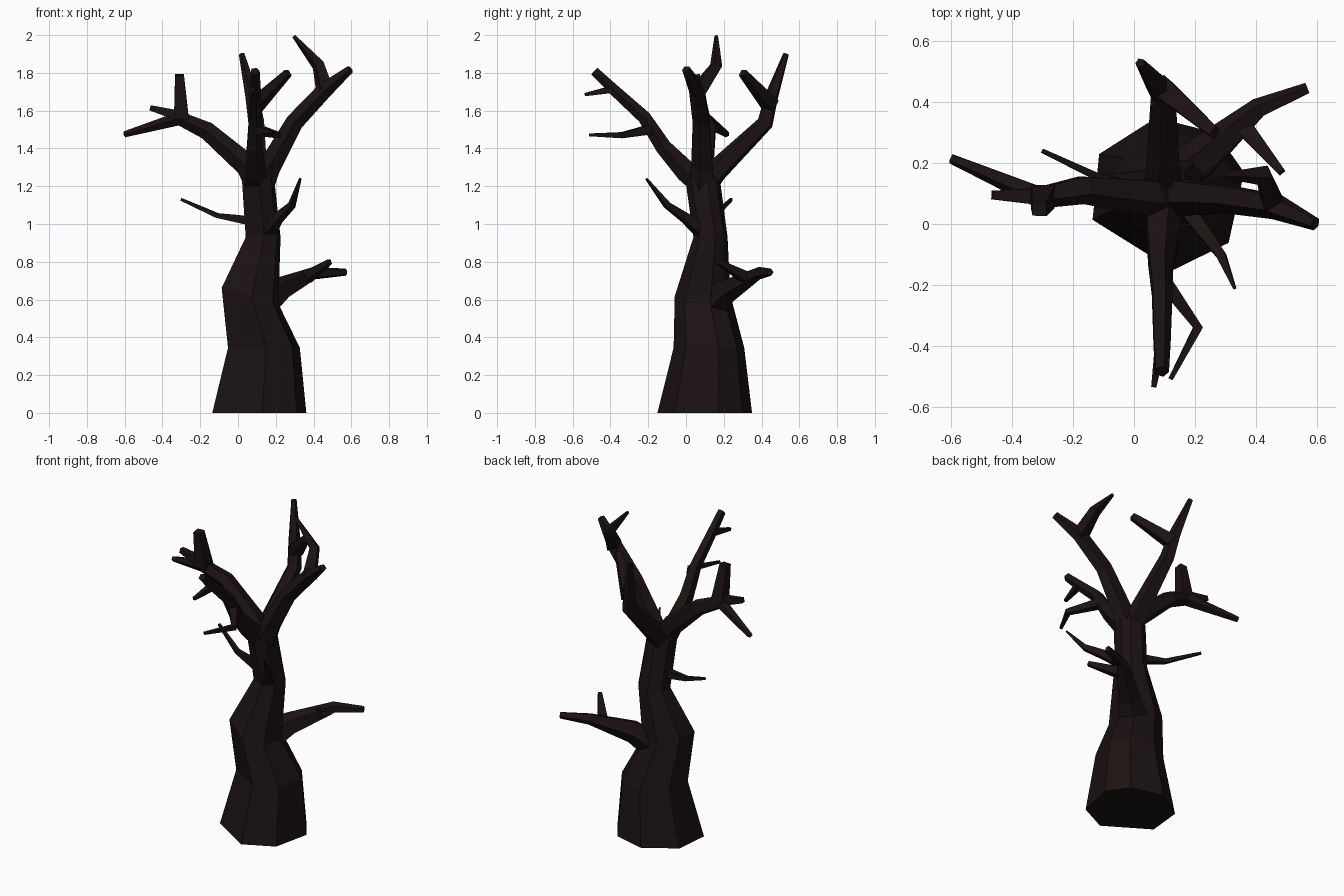
import bpy, bmesh, math
from mathutils import Vector

bark = bpy.data.materials.new("dark_bark")
bark.diffuse_color = (0.011, 0.006, 0.006, 1)


def skin_rings(name, rings):
    """Join equal-sized rings of points into a closed flat-faced tube."""
    bm = bmesh.new()
    loops = [[bm.verts.new(p) for p in ring] for ring in rings]
    n = len(loops[0])
    for a, b in zip(loops, loops[1:]):
        for i in range(n):
            j = (i + 1) % n
            bm.faces.new((a[i], a[j], b[j], b[i]))
    bm.faces.new(loops[0][::-1])
    bm.faces.new(loops[-1])
    bmesh.ops.recalc_face_normals(bm, faces=bm.faces)
    mesh = bpy.data.meshes.new(name)
    bm.to_mesh(mesh)
    bm.free()
    mesh.materials.append(bark)
    obj = bpy.data.objects.new(name, mesh)
    bpy.context.collection.objects.link(obj)
    return obj


def limb(name, path, sides=5):
    """Tapered limb along (x, y, z, radius) points."""
    pts = [Vector(p[:3]) for p in path]
    rings = []
    side = None
    for i, p in enumerate(pts):
        d = Vector()
        if i > 0:
            d += (p - pts[i - 1]).normalized()
        if i < len(pts) - 1:
            d += (pts[i + 1] - p).normalized()
        d.normalize()
        if side is None:
            up = Vector((0, 0, 1)) if abs(d.z) < 0.9 else Vector((1, 0, 0))
            side = d.cross(up)
        side = (side - d * side.dot(d)).normalized()
        other = d.cross(side)
        ring = []
        for k in range(sides):
            a = 2 * math.pi * (k + 0.5) / sides
            ring.append(p + path[i][3] * (side * math.cos(a) + other * math.sin(a)))
        rings.append(ring)
    return skin_rings(name, rings)


# Trunk: irregular seven-sided rings (centre x, y, z, x radius, y radius, tilt)
angles = [math.radians(a) for a in (-86, -40, 16, 52, 98, 149, 200)]
sections = [
    (0.11, 0.10, 0.00, 0.262, 0.252, 0),
    (0.135, 0.122, 0.345, 0.20, 0.188, 0),
    (0.062, 0.088, 0.62, 0.158, 0.148, -0.28),
    (0.132, 0.13, 0.93, 0.097, 0.091, 0),
    (0.105, 0.088, 1.24, 0.09, 0.092, 0),
    (0.10, 0.088, 1.31, 0.04, 0.04, 0),
]
skin_rings("trunk", [
    [(x + rx * math.cos(a), y + ry * math.sin(a), z + tilt * rx * math.cos(a)) for a in angles]
    for x, y, z, rx, ry, tilt in sections])

# Right branch and its upward fork
limb("right_branch", [(0.12, 0.09, 1.20, 0.075), (0.165, 0.09, 1.30, 0.063),
                      (0.30, 0.085, 1.54, 0.05), (0.46, 0.06, 1.71, 0.045), (0.595, 0.0, 1.82, 0.022)])
limb("right_branch_fork", [(0.46, 0.06, 1.70, 0.05), (0.425, 0.16, 1.84, 0.035),
                           (0.295, 0.16, 1.995, 0.01)], 4)

# Left branch with three tips
limb("left_branch", [(0.11, 0.085, 1.21, 0.075), (0.05, 0.09, 1.31, 0.065), (-0.165, 0.115, 1.495, 0.05),
                     (-0.31, 0.09, 1.56, 0.04), (-0.60, 0.215, 1.475, 0.017)])
limb("left_branch_outer_twig", [(-0.30, 0.09, 1.57, 0.04), (-0.465, 0.095, 1.615, 0.02)], 4)
limb("left_branch_upper_twig", [(-0.30, 0.09, 1.56, 0.055), (-0.31, 0.05, 1.79, 0.033)], 4)

# Front branch with two twigs
limb("front_branch", [(0.10, 0.10, 1.21, 0.075), (0.09, 0.0, 1.28, 0.06), (0.085, -0.12, 1.41, 0.045),
                      (0.09, -0.22, 1.565, 0.037), (0.09, -0.38, 1.71, 0.031), (0.09, -0.485, 1.81, 0.025)])
limb("front_branch_twig", [(0.09, -0.38, 1.715, 0.028), (0.065, -0.535, 1.685, 0.012)], 4)
limb("front_branch_side_twig", [(0.10, -0.19, 1.50, 0.035), (0.21, -0.34, 1.47, 0.022),
                                (0.12, -0.51, 1.472, 0.01)], 4)

# Back branch and its fork
limb("back_branch", [(0.105, 0.09, 1.20, 0.075), (0.10, 0.16, 1.28, 0.063), (0.10, 0.42, 1.535, 0.045),
                     (0.075, 0.455, 1.68, 0.037), (0.02, 0.53, 1.90, 0.016)])
limb("back_branch_fork", [(0.09, 0.45, 1.625, 0.05), (0.265, 0.30, 1.80, 0.025)], 4)

# Low right branch and its fork
limb("low_branch", [(0.13, 0.15, 0.57, 0.085), (0.22, 0.215, 0.65, 0.07),
                    (0.41, 0.38, 0.74, 0.035), (0.57, 0.445, 0.745, 0.02)])
limb("low_branch_fork", [(0.36, 0.32, 0.715, 0.04), (0.485, 0.17, 0.80, 0.017)], 4)

# Thin twigs on the upper trunk
limb("left_trunk_twig", [(0.08, 0.10, 1.015, 0.035), (-0.11, 0.15, 1.045, 0.018), (-0.30, 0.24, 1.13, 0.01)], 4)
limb("front_trunk_twig", [(0.16, 0.08, 0.97, 0.05), (0.21, 0.0, 1.03, 0.033),
                          (0.285, -0.10, 1.10, 0.022), (0.33, -0.21, 1.24, 0.007)], 4)
